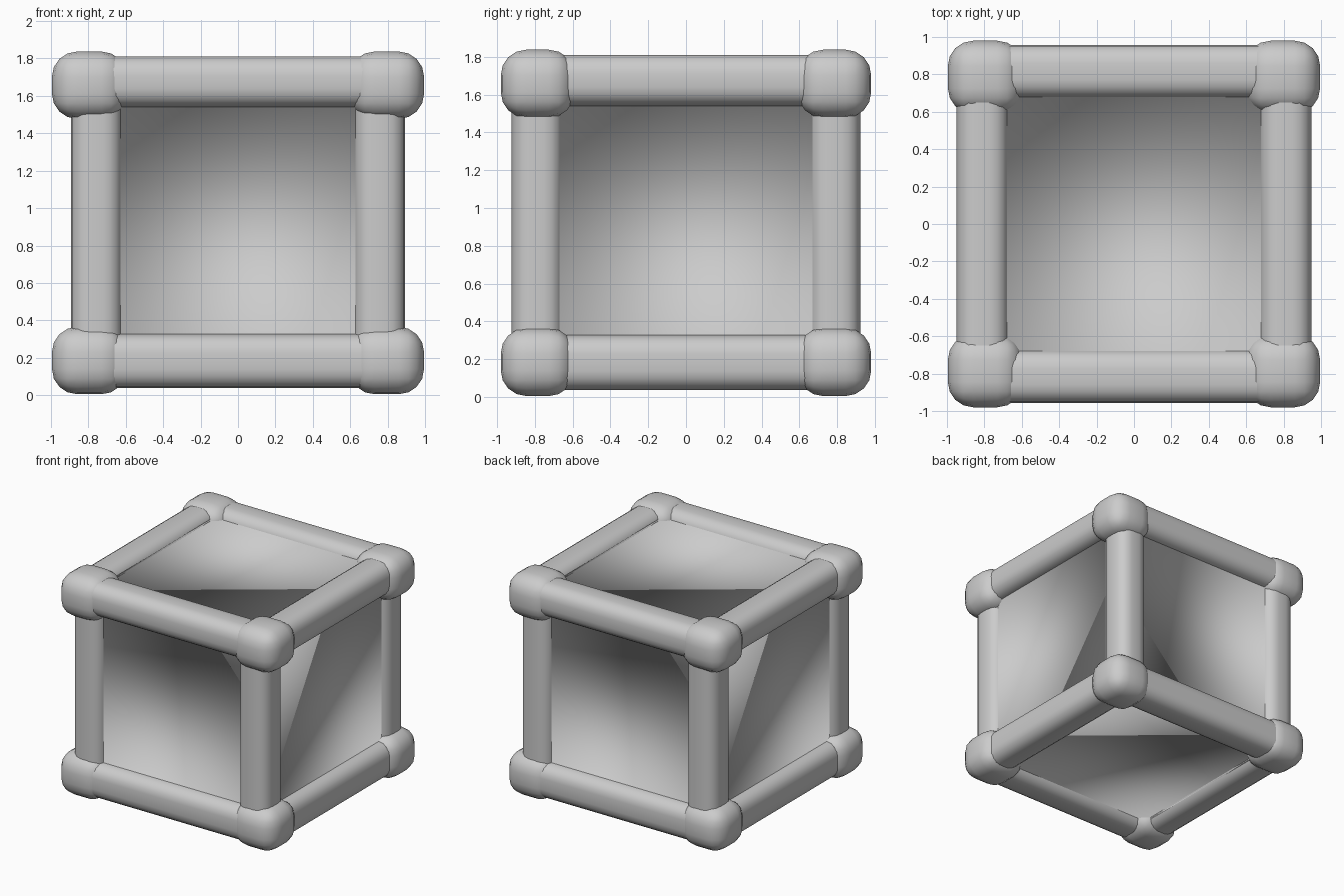
import bpy, bmesh
from itertools import product
from mathutils import Vector

if "Cube" in bpy.data.objects:
    bpy.data.objects.remove(bpy.data.objects["Cube"])


def finish(name, bm):
    for f in bm.faces:
        f.smooth = True
    me = bpy.data.meshes.new(name)
    bm.to_mesh(me)
    bm.free()
    ob = bpy.data.objects.new(name, me)
    bpy.context.collection.objects.link(ob)
    return ob


def rounded_box(name, centre, half, radius, segments, axis=None):
    """Box with rounded edges; with an axis, an open tube rounded along it."""
    bm = bmesh.new()
    bmesh.ops.create_cube(bm, size=2)
    for v in bm.verts:
        v.co = Vector(centre) + Vector([v.co[i] * half[i] for i in range(3)])
    edges = list(bm.edges)
    if axis is not None:
        edges = [e for e in edges
                 if abs(e.verts[0].co[axis] - e.verts[1].co[axis]) > 0.01]
    bmesh.ops.bevel(bm, geom=edges, offset=radius, segments=segments,
                    profile=0.5, affect='EDGES')
    bmesh.ops.recalc_face_normals(bm, faces=bm.faces)
    if axis is not None:          # the ends are buried in the knobs
        bm.normal_update()
        caps = [f for f in bm.faces if abs(f.normal[axis]) > 0.9]
        bmesh.ops.delete(bm, geom=caps, context='FACES')
    return finish(name, bm)


MID = 0.927                       # height of the cube's middle
SIGNS = (-1, 1)

# Corner knobs
for sx, sy, sz in product(SIGNS, repeat=3):
    rounded_box("corner_knob",
                (0.795 * sx, 0.785 * sy, 0.185 if sz < 0 else 1.657),
                (0.2, 0.195, 0.18), 0.135, 4)

# Edge beams along x, y and z
for a, b in product(SIGNS, repeat=2):
    z = 0.182 if b < 0 else 1.675
    hz = 0.145 if b < 0 else 0.135
    rounded_box("cross_beam", (0, 0.815 * a, z), (0.75, 0.143, hz), 0.1, 4, 0)
    rounded_box("side_beam", (0.81 * a, 0, z), (0.138, 0.75, hz), 0.1, 4, 1)
    rounded_box("post", (0.757 * a, 0.787 * b, MID), (0.137, 0.135, 0.72), 0.1, 4, 2)

# Recessed panels: shallow smooth trays whose rims are buried in the beams
DEPTH = (0.845, 0.86, 0.82)
EXTENT = (0.68, 0.70, 0.64)
for axis, s in product(range(3), SIGNS):
    u, w = (axis + 1) % 3, (axis + 2) % 3
    bm = bmesh.new()
    rings = []
    for lift in (0, 0.015):
        ring = []
        for cu, cw in ((-1, -1), (1, -1), (1, 1), (-1, 1)):
            p = Vector((0, 0, 0))
            p[axis] = s * (DEPTH[axis] + lift)
            p[u], p[w] = cu * EXTENT[u], cw * EXTENT[w]
            p.z += MID
            ring.append(bm.verts.new(p))
        rings.append(ring)
    base, rim = rings
    bm.faces.new(base)
    for i in range(4):
        j = (i + 1) % 4
        bm.faces.new((base[j], base[i], rim[i], rim[j]))
    if s < 0:
        bmesh.ops.reverse_faces(bm, faces=bm.faces)
    finish("panel", bm)
